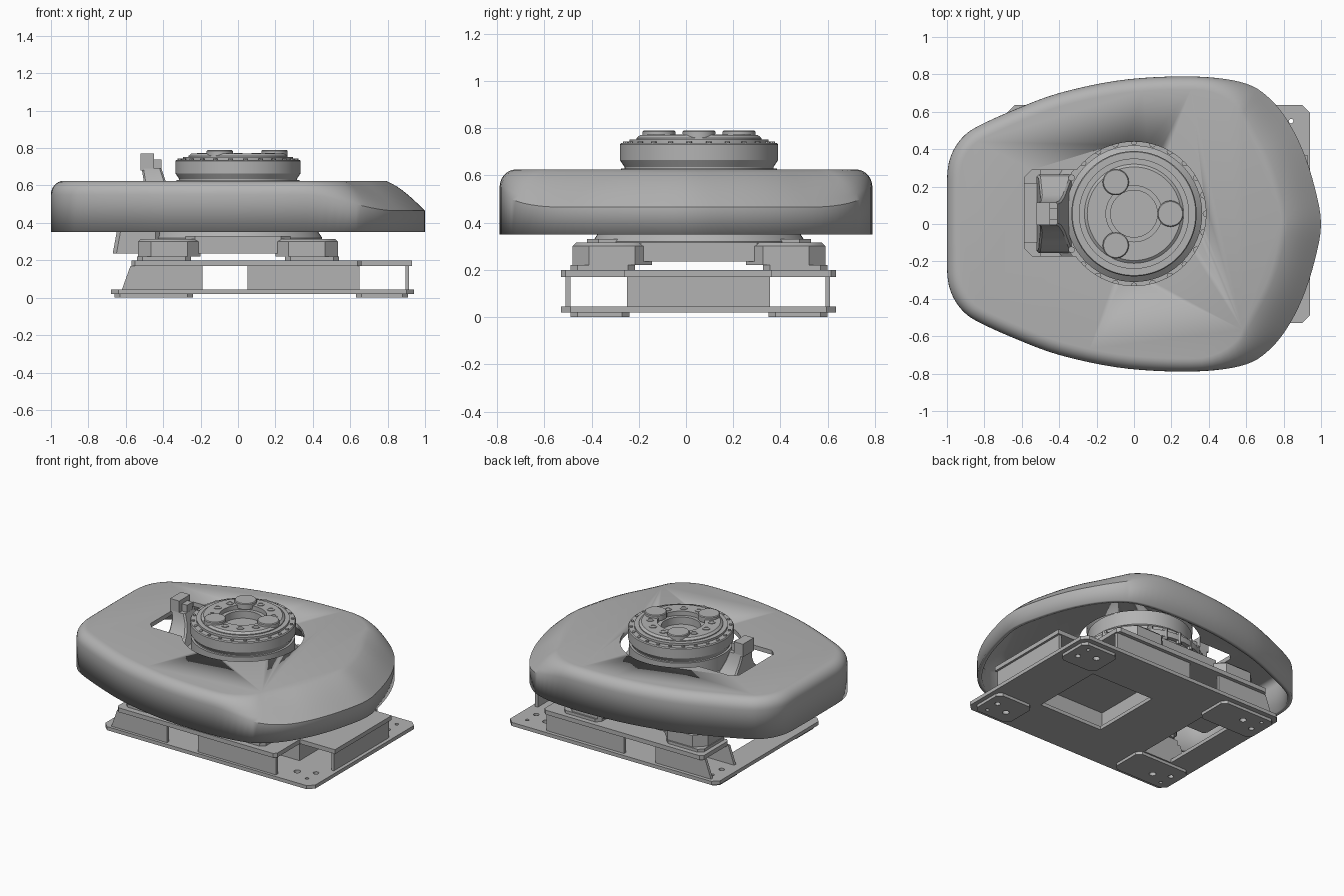
import bpy, bmesh, math
from mathutils import Vector

cube = bpy.data.objects.get("Cube")
if cube:
    bpy.data.objects.remove(cube, do_unlink=True)

grey = bpy.data.materials.new("machine grey")
grey.use_nodes = True
grey.diffuse_color = (0.45, 0.45, 0.45, 1)
grey.node_tree.nodes["Principled BSDF"].inputs["Base Color"].default_value = (0.45, 0.45, 0.45, 1)

CX, CY = 0.0, 0.055          # axis of the rotating hub
TAU = 2 * math.pi


def activate(ob):
    bpy.ops.object.select_all(action='DESELECT')
    ob.select_set(True)
    bpy.context.view_layer.objects.active = ob


def finish(name, bm, smooth=True):
    me = bpy.data.meshes.new(name)
    bm.to_mesh(me)
    bm.free()
    me.materials.append(grey)
    ob = bpy.data.objects.new(name, me)
    bpy.context.collection.objects.link(ob)
    if smooth:
        activate(ob)
        bpy.ops.object.shade_smooth_by_angle(angle=math.radians(32))
    return ob


def loft(name, rings, bottom=True, top=True, smooth=True):
    """Skin a stack of counter-clockwise rings from bottom to top."""
    bm = bmesh.new()
    rows = [[bm.verts.new(p) for p in ring] for ring in rings]
    n = len(rows[0])
    for a, b in zip(rows, rows[1:]):
        for i in range(n):
            j = (i + 1) % n
            bm.faces.new((a[i], a[j], b[j], b[i]))
    if bottom:
        bm.faces.new(rows[0][::-1])
    if top:
        bm.faces.new(rows[-1])
    return finish(name, bm, smooth)


def circle(x, y, r, z, n):
    return [(x + r * math.cos(TAU * i / n), y + r * math.sin(TAU * i / n), z) for i in range(n)]


def lathe(name, profile, x=CX, y=CY, n=64):
    return loft(name, [circle(x, y, r, z, n) for r, z in profile])


def rect(x0, x1, y0, y1, z, c=0.0):
    """Rectangle ring, with corners cut by c."""
    if not c:
        return [(x0, y0, z), (x1, y0, z), (x1, y1, z), (x0, y1, z)]
    return [(x0 + c, y0, z), (x1 - c, y0, z), (x1, y0 + c, z), (x1, y1 - c, z),
            (x1 - c, y1, z), (x0 + c, y1, z), (x0, y1 - c, z), (x0, y0 + c, z)]


def slab(name, x0, x1, y0, y1, z0, z1, c=0.0):
    return loft(name, [rect(x0, x1, y0, y1, z, c) for z in (z0, z1)], smooth=False)


def cut(ob, cutter):
    activate(ob)
    m = ob.modifiers.new("cut", 'BOOLEAN')
    m.object = cutter
    m.operation = 'DIFFERENCE'
    m.solver = 'EXACT'
    bpy.ops.object.modifier_apply(modifier=m.name)
    bpy.data.objects.remove(cutter, do_unlink=True)


# Base plate with two openings and corner feet
plate = slab("base_plate", -0.68, 0.94, -0.53, 0.635, 0.02, 0.045, 0.04)
cut(plate, slab("cutter", 0.11, 0.6, -0.2, 0.31, -0.1, 0.1))
cut(plate, slab("cutter", -0.5, -0.28, -0.23, 0.33, -0.1, 0.1))
for ex, sx in ((-0.66, 1), (0.91, -1)):
    for ey, sy in ((-0.49, 1), (0.6, -1)):
        length = 0.42 if sx > 0 else 0.28
        xs, ys = sorted((ex, ex + sx * length)), sorted((ey, ey + sy * 0.25))
        pad = slab("corner_foot", *xs, *ys, 0, 0.02, 0.03)
        for dx, dy, r in ((0.07, 0.15, 0.018), (0.18, 0.1, 0.022), (0.07, 0.05, 0.012)):
            for target in (pad, plate):
                cut(target, lathe("cutter", [(r, -0.1), (r, 0.1)], ex + sx * dx, ey + sy * dy, 16))

# Channel beams along both sides: upright webs under a flat flange
for y0 in (-0.51, -0.25, 0.335, 0.59):
    rear = [rect(-0.62, -0.19, y0, y0 + 0.02, 0.045), rect(-0.575, -0.19, y0, y0 + 0.02, 0.17)]
    loft("rear_web", rear, smooth=False)
    slab("side_web", 0.05, 0.65, y0, y0 + 0.02, 0.045, 0.17)
for y0, y1 in ((-0.53, -0.23), (0.335, 0.635)):
    slab("side_flange", -0.57, 0.66, y0, y1, 0.17, 0.2, 0.02)
for x0 in (0.05, 0.63, 0.895):
    slab("cross_web", x0, x0 + 0.02, -0.25, 0.355, 0.045, 0.17)
slab("centre_flange", 0.03, 0.655, -0.24, 0.345, 0.17, 0.198)
slab("end_flange", 0.65, 0.93, -0.26, 0.365, 0.17, 0.2)

# Pedestal body with four mounting feet
lathe("pedestal", [(0.4, 0.235), (0.44, 0.245), (0.45, 0.32), (0.43, 0.35), (0.39, 0.39),
                   (0.365, 0.43), (0.365, 0.5), (0.33, 0.53), (0.33, 0.63)])
for sx in (-1, 1):
    for sy in (-1, 1):
        xs = sorted((sx * 0.25, sx * 0.54))
        ys = sorted((CY + sy * 0.27, CY + sy * 0.545))
        slab("foot_plate", *xs, *ys, 0.2, 0.22, 0.03)
        a, b = sorted((sx * 0.2, sx * 0.535))
        c, d = sorted((CY + sy * 0.2, CY + sy * 0.535))
        loft("pedestal_foot", [rect(a, b, c, d, 0.22, 0.07), rect(a, b, c, d, 0.3, 0.07),
                               rect(a + 0.015, b - 0.015, c + 0.015, d - 0.015, 0.315, 0.07)])
loft("pedestal_block", [rect(-0.5, 0.5, -0.27, 0.38, z, 0.08) for z in (0.235, 0.315)], smooth=False)
slab("side_block", -0.28, 0.28, -0.42, 0.53, 0.235, 0.33, 0.05)
loft("rear_connector", [rect(-0.67, -0.42, -0.1, 0.22, 0.235, 0.02),
                        rect(-0.645, -0.42, -0.1, 0.22, 0.37, 0.02)], smooth=False)
lathe("pedestal_collar", [(0.4, 0.42), (0.4, 0.46)])
for i in range(24):
    a = TAU * i / 24
    lathe("collar_bolt", [(0.018, 0.4), (0.018, 0.48)],
          CX + 0.385 * math.cos(a), CY + 0.385 * math.sin(a), 8)

# Cover outline: half of it is given, the other half mirrored
half = [(1, 0), (0.965, 0.2), (0.9, 0.4), (0.81, 0.57), (0.71, 0.685), (0.6, 0.75), (0.42, 0.783),
        (0.18, 0.788), (-0.1, 0.765), (-0.4, 0.7), (-0.63, 0.615), (-0.83, 0.525),
        (-0.91, 0.47), (-0.965, 0.395), (-0.995, 0.3), (-1, 0.15)]
ctrl = [Vector(p) for p in half + [(x, -y) for x, y in half[:0:-1]]]
n = len(ctrl)
outline = []
for i in range(n):
    p0, p1, p2, p3 = (ctrl[(i + k) % n] for k in (-1, 0, 1, 2))
    for s in range(4):
        t = s / 4
        outline.append(0.5 * (2 * p1 + (p2 - p0) * t + (2 * p0 - 5 * p1 + 4 * p2 - p3) * t * t
                              + (3 * p1 - p0 - 3 * p2 + p3) * t ** 3))
m = len(outline)


def cover_ring(step):
    """Rounded rim that widens into a sloping chamfer toward +x."""
    ring = []
    ang = step * math.pi / 2
    for i, p in enumerate(outline):
        d = (outline[(i + 1) % m] - outline[i - 1]).normalized()
        t = min(1, max(0, (p.x - 0.35) / 0.5))
        t = t * t * (3 - 2 * t)
        width, drop = 0.07 + 0.14 * t, 0.075 + 0.085 * t
        inset = (1 - t) * (1 - math.cos(ang)) + t * step
        rise = (1 - t) * math.sin(ang) + t * (0.5 * step + 0.5 * math.sin(ang))
        q = p - Vector((d.y, -d.x)) * width * inset
        ring.append((q.x, q.y, 0.625 - drop * (1 - rise)))
    return ring


rings = [[(p.x, p.y, 0.35) for p in outline]] + [cover_ring(k / 7) for k in range(8)]
cover = loft("cover", rings, bottom=False)
activate(cover)
solid = cover.modifiers.new("thickness", 'SOLIDIFY')
solid.thickness = 0.03
solid.offset = -1
bpy.ops.object.modifier_apply(modifier=solid.name)
cut(cover, lathe("cutter", [(0.385, 0.5), (0.385, 0.8)]))
cut(cover, slab("cutter", -0.585, -0.2, -0.17, 0.29, 0.5, 0.8, 0.04))

# Rotating hub: stepped drum with a bore
lathe("hub", [(0.315, 0.55), (0.315, 0.635), (0.335, 0.665), (0.335, 0.73), (0.33, 0.737), (0.295, 0.737),
              (0.295, 0.752), (0.265, 0.752), (0.265, 0.758), (0.25, 0.77), (0.15, 0.77),
              (0.15, 0.74), (0.125, 0.74), (0.125, 0.69)], n=96)
for i in range(12):
    a = TAU * i / 12
    x, y = CX + 0.195 * math.cos(a), CY + 0.195 * math.sin(a)
    if i % 4 == 0:
        lathe("locating_disc", [(0.07, 0.75), (0.07, 0.785), (0.065, 0.79)], x, y, 40)
    else:
        lathe("hub_bolt", [(0.025, 0.76), (0.025, 0.774), (0.015, 0.774), (0.015, 0.771)], x, y, 16)
for i in range(24):
    a = TAU * (i + 0.5) / 24
    lathe("rim_bolt", [(0.011, 0.73), (0.011, 0.743)],
          CX + 0.314 * math.cos(a), CY + 0.314 * math.sin(a), 8)

# Flared bracket rising through the cover pocket, with a two-step tip
bracket = [(-0.52, 0.21, 0.36), (-0.51, 0.2, 0.46), (-0.505, 0.15, 0.52), (-0.5, 0.1, 0.575),
           (-0.505, 0.07, 0.63), (-0.515, 0.06, 0.69)]
loft("bracket", [rect(x, -0.3 - 0.33 * (z - 0.36), CY - w, CY + w, z, 0.01) for x, w, z in bracket])
loft("bracket_tip", [rect(-0.52, -0.45, CY - 0.06, CY + 0.06, z) for z in (0.68, 0.77)], smooth=False)
loft("bracket_step", [rect(-0.455, -0.41, CY - 0.03, CY + 0.03, z) for z in (0.62, 0.74)], smooth=False)
